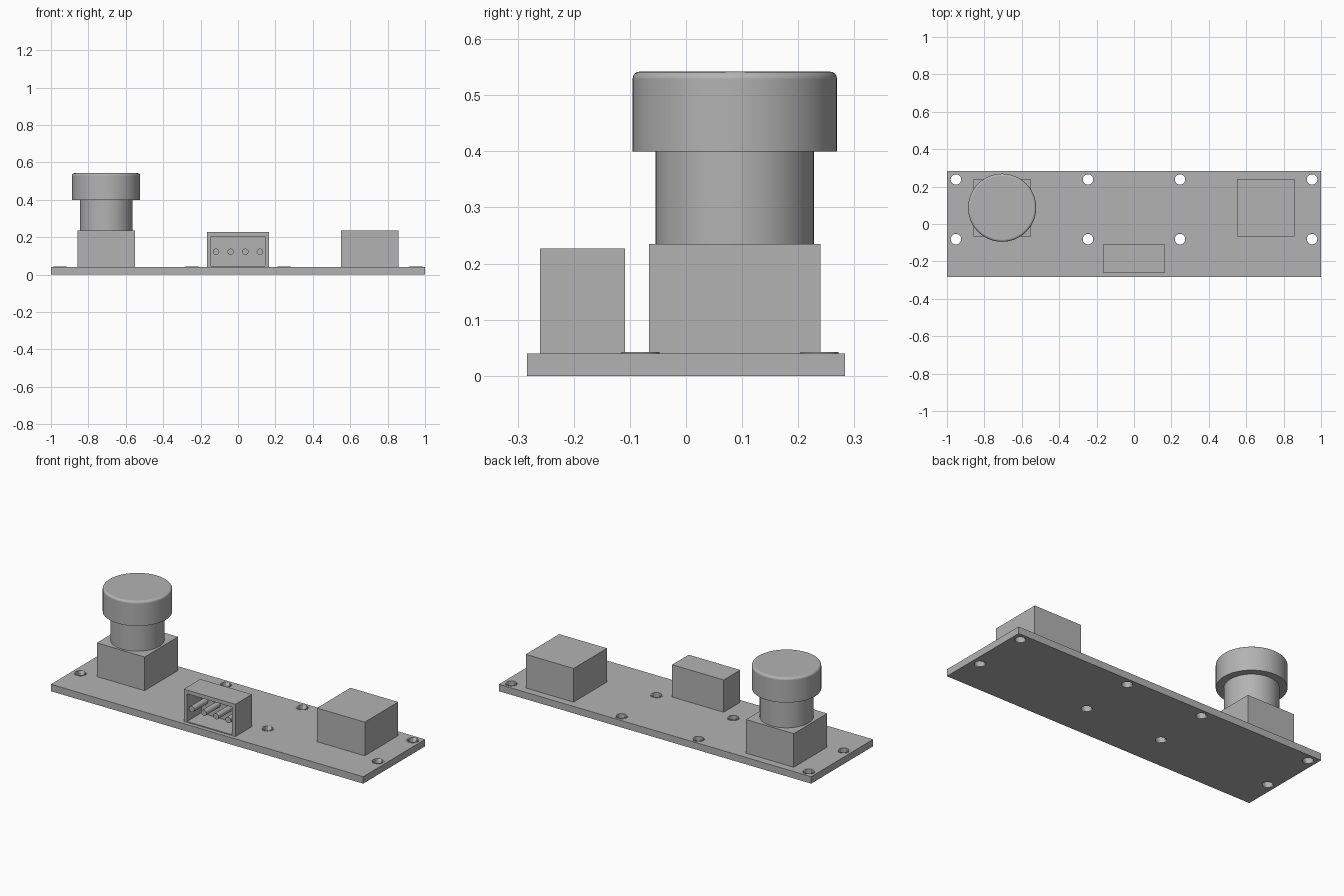
import bpy
import math
from mathutils import Vector

cube = bpy.data.objects.get("Cube")
if cube:
    bpy.data.objects.remove(cube, do_unlink=True)

# Single plain material
grey = bpy.data.materials.new("plain_grey")
grey.use_nodes = True
GREY = (0.45, 0.45, 0.45, 1)
grey.diffuse_color = GREY
grey.node_tree.nodes["Principled BSDF"].inputs["Base Color"].default_value = GREY


def finish(name, smooth=False):
    obj = bpy.context.object
    obj.name = obj.data.name = name
    obj.data.materials.clear()
    obj.data.materials.append(grey)
    if smooth:
        bpy.ops.object.shade_smooth_by_angle(angle=math.radians(40))
    return obj


def box(name, low, high):
    low, high = Vector(low), Vector(high)
    bpy.ops.mesh.primitive_cube_add(size=1, location=(low + high) / 2)
    bpy.context.object.scale = high - low
    bpy.ops.object.transform_apply(location=False, rotation=False, scale=True)
    return finish(name)


def cylinder(name, radius, start, end, sides=64):
    start, end = Vector(start), Vector(end)
    axis = end - start
    bpy.ops.mesh.primitive_cylinder_add(
        vertices=sides, radius=radius, depth=axis.length,
        location=(start + end) / 2, rotation=axis.to_track_quat("Z", "Y").to_euler())
    return finish(name, True)


def apply_modifier(obj, modifier):
    bpy.context.view_layer.objects.active = obj
    bpy.ops.object.modifier_apply(modifier=modifier.name)


def cut(obj, cutter):
    cutter.hide_render = True
    boolean = obj.modifiers.new("cut", "BOOLEAN")
    boolean.operation = "DIFFERENCE"
    boolean.solver = "EXACT"
    boolean.object = cutter
    apply_modifier(obj, boolean)
    bpy.data.objects.remove(cutter, do_unlink=True)


BOARD_TOP = 0.04
BLOCK_TOP = 0.235
RIM_TOP = 0.042

# Board with eight drilled holes, each lined by a thin raised rim
board = box("board", (-1, -0.283, 0), (1, 0.283, BOARD_TOP))
for x in (-0.952, -0.246, 0.246, 0.952):
    for y in (-0.081, 0.238):
        cut(board, cylinder("hole_cutter", 0.034, (x, y, -0.1), (x, y, 0.1), 32))
        rim = cylinder("hole_rim", 0.034, (x, y, 0), (x, y, RIM_TOP), 32)
        cut(rim, cylinder("rim_cutter", 0.028, (x, y, -0.1), (x, y, 0.1), 32))

# Square blocks at both ends
for name, side in (("right_block", -1), ("left_block", 1)):
    x = side * 0.705
    box(name, (x - 0.153, -0.066, BOARD_TOP), (x + 0.153, 0.24, BLOCK_TOP))

# Round push button on the right block
bx, by = -0.705, 0.087
cylinder("button_stem", 0.141, (bx, by, BLOCK_TOP), (bx, by, 0.4))
cap = cylinder("button_cap", 0.182, (bx, by, 0.4), (bx, by, 0.542))
bevel = cap.modifiers.new("rounded_top", "BEVEL")
bevel.width = 0.012
bevel.segments = 4
bevel.limit_method = "WEIGHT"
weights = cap.data.attributes.new("bevel_weight_edge", "FLOAT", "EDGE")
for edge in cap.data.edges:
    if all(cap.data.vertices[v].co.z > 0 for v in edge.vertices):
        weights.data[edge.index].value = 1
apply_modifier(cap, bevel)

# Open-fronted pin socket
socket = box("socket_shell", (-0.165, -0.26, BOARD_TOP), (0.165, -0.109, 0.227))
cut(socket, box("socket_cutter", (-0.144, -0.3, 0.045), (0.144, -0.13, 0.205)))
for i in range(4):
    x = (i - 1.5) * 0.078
    cylinder("socket_pin", 0.017, (x, -0.13, 0.122), (x, -0.257, 0.122), 24)
